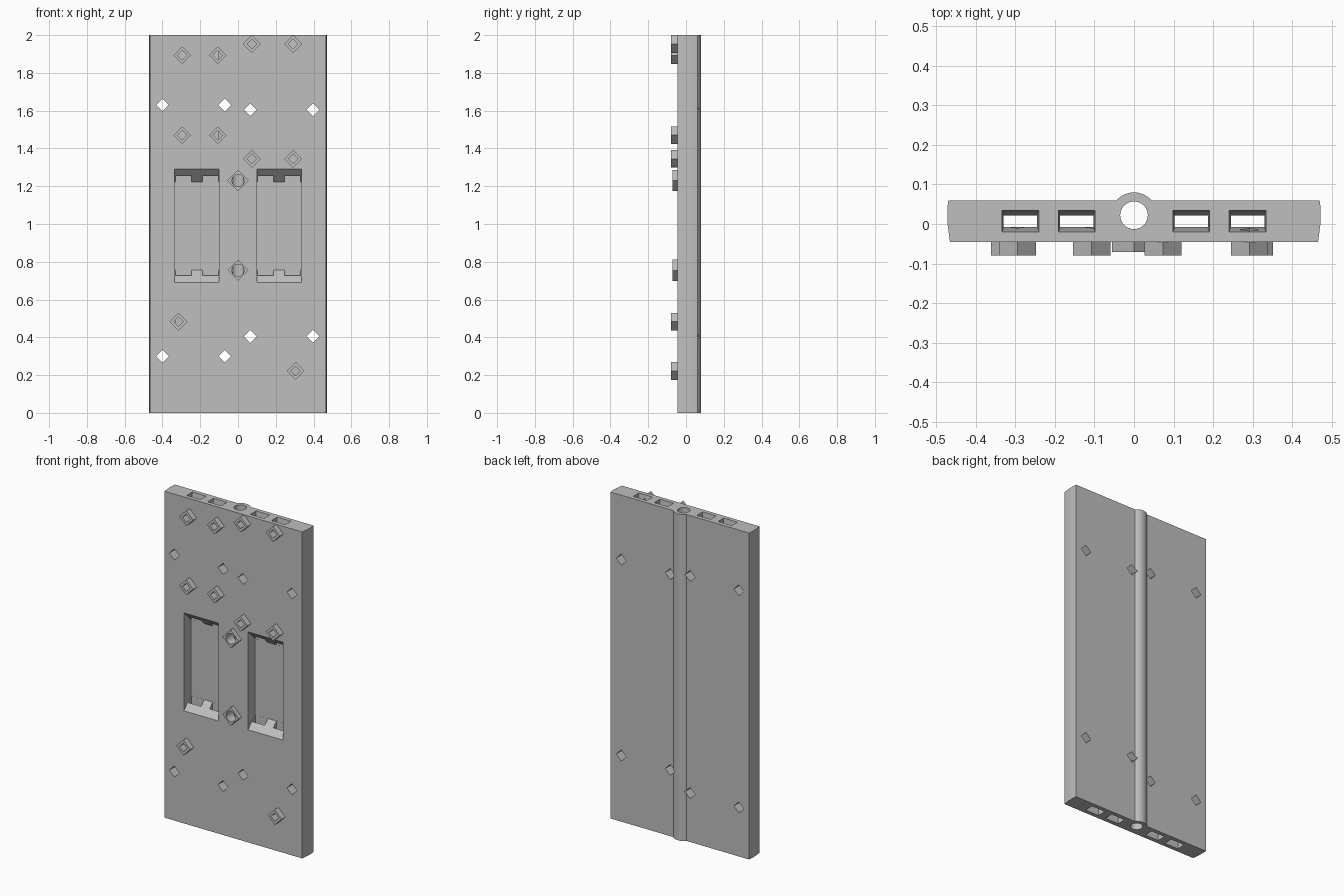
import bpy, bmesh, math
from mathutils import Vector

if "Cube" in bpy.data.objects:
    bpy.data.objects.remove(bpy.data.objects["Cube"])

grey = bpy.data.materials.new("plain grey")
grey.diffuse_color = (0.52, 0.52, 0.52, 1)
grey.use_nodes = True
grey.node_tree.nodes["Principled BSDF"].inputs["Base Color"].default_value = grey.diffuse_color


def loft(name, rings):
    """Closed solid skinned through rings of equal point count."""
    bm = bmesh.new()
    vs = [[bm.verts.new(p) for p in r] for r in rings]
    n = len(rings[0])
    bm.faces.new(vs[0])
    bm.faces.new(vs[-1][::-1])
    for a, b in zip(vs, vs[1:]):
        for i in range(n):
            j = (i + 1) % n
            bm.faces.new((a[i], b[i], b[j], a[j]))
    bmesh.ops.recalc_face_normals(bm, faces=bm.faces)
    me = bpy.data.meshes.new(name)
    bm.to_mesh(me)
    bm.free()
    me.materials.append(grey)
    ob = bpy.data.objects.new(name, me)
    bpy.context.collection.objects.link(ob)
    return ob


def along_z(name, pts, z0, z1):
    return loft(name, [[(x, y, z) for x, y in pts] for z in (z0, z1)])


def polygon_y(name, cx, cz, r, sides, y0, y1):
    """Regular prism running front to back, one corner pointing up."""
    a = [math.pi / 2 + math.tau * i / sides for i in range(sides)]
    return loft(name, [[(cx + r * math.cos(t), y, cz + r * math.sin(t)) for t in a]
                       for y in (y0, y1)])


def rect(x0, x1, y0, y1, z):
    return [(x0, y0, z), (x1, y0, z), (x1, y1, z), (x0, y1, z)]


def boolean(target, tool, op="DIFFERENCE"):
    m = target.modifiers.new("bool", "BOOLEAN")
    m.operation, m.solver, m.object = op, "EXACT", tool
    bpy.context.view_layer.objects.active = target
    bpy.ops.object.modifier_apply(modifier=m.name)
    bpy.data.objects.remove(tool, do_unlink=True)


FRONT, BACK, FLOOR, LIP = -0.045, 0.06, 0.022, -0.008
TUBE_Y, TUBE_R, BORE_R = 0.022, 0.058, 0.035

# panel with the rounded spine on its back
half = math.acos((BACK - TUBE_Y) / TUBE_R)
arc = [(TUBE_R * math.sin(t), TUBE_Y + TUBE_R * math.cos(t))
       for t in [half - 2 * half * i / 16 for i in range(17)]]
right = [(0.466, FRONT), (0.472, 0.0), (0.472, 0.045), (0.47, BACK)]
left = [(-x, y) for x, y in reversed(right)]
panel = along_z("panel", right + arc + left, 0, 2)

# studs standing on the front
studs = [(-0.295, 1.893), (-0.107, 1.893), (0.073, 1.953), (0.292, 1.953),
         (-0.295, 1.47), (-0.107, 1.47), (0.073, 1.345), (0.292, 1.345),
         (-0.315, 0.483), (0.305, 0.222)]
round_studs = [(0, 1.23), (0, 0.755)]
for x, z in studs:
    boolean(panel, polygon_y("stud", x, z, 0.047, 4, -0.08, FRONT + 0.01), "UNION")
for x, z in round_studs:
    boolean(panel, polygon_y("round_stud", x, z, 0.056, 4, -0.071, FRONT + 0.01), "UNION")

# bore through the spine
ring = [(BORE_R * math.cos(math.tau * i / 32), TUBE_Y + BORE_R * math.sin(math.tau * i / 32))
        for i in range(32)]
boolean(panel, along_z("bore", ring, -0.1, 2.1))

for s in (-1, 1):
    # pockets with sloped ends
    d = FLOOR - FRONT
    e = 0.02
    sec = [(FRONT - e, 0.69 - e), (FRONT - e, 1.29 + e),
           (FLOOR, 1.29 - d), (FLOOR, 0.69 + d)]
    boolean(panel, loft("pocket", [[(s * x, y, z) for y, z in sec] for x in (0.10, 0.335)]))
    # lengthwise channels with flared mouths
    for x0, x1 in ((0.103, 0.187), (0.245, 0.33)):
        rings = []
        for z, f in ((-0.01, 1), (0, 1), (0.1, 0), (1.9, 0), (2, 1), (2.01, 1)):
            rings.append([(s * x, y, zz) for x, y, zz in
                          rect(x0 - 0.004 * f, x1 + 0.004 * f,
                               LIP - 0.012 * f, FLOOR - 0.0002 + 0.013 * f, z)])
        boolean(panel, loft("channel", rings))

# diamond holes right through the panel
for x, z in [(-0.40, 1.63), (-0.07, 1.63), (0.065, 1.605), (0.397, 1.605),
             (-0.40, 0.30), (-0.07, 0.30), (0.065, 0.405), (0.397, 0.405)]:
    boolean(panel, polygon_y("through_hole", x, z, 0.034, 4, -0.1, 0.1))

# blind holes in the studs
for x, z in studs:
    boolean(panel, polygon_y("stud_hole", x, z, 0.025, 4, -0.1, 0.0))
for x, z in round_studs:
    boolean(panel, polygon_y("round_hole", x, z, 0.032, 24, -0.1, 0.0))

bpy.ops.object.select_all(action="DESELECT")
panel.select_set(True)
bpy.context.view_layer.objects.active = panel
bpy.ops.object.shade_smooth_by_angle(angle=math.radians(25))
